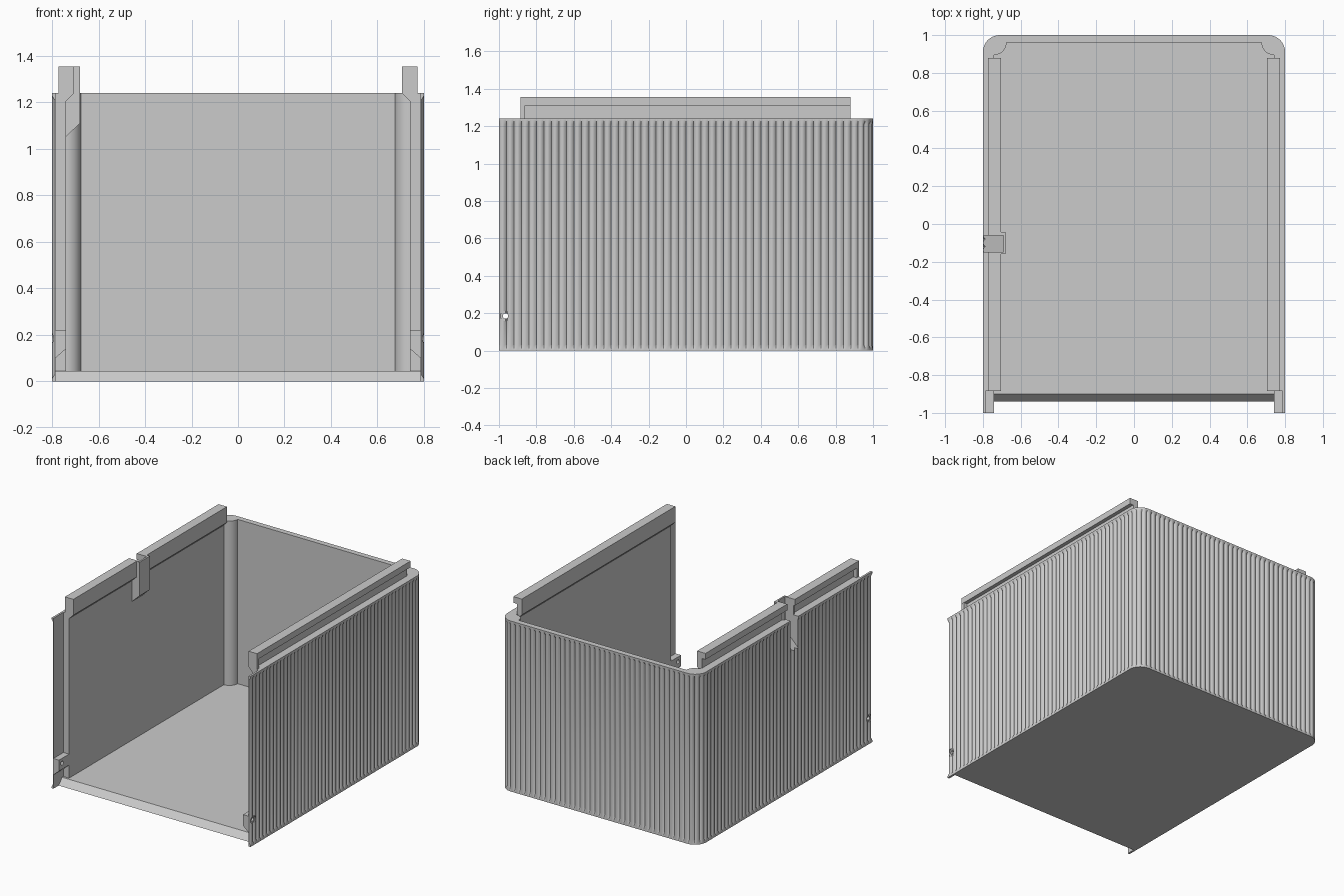
import bpy, bmesh, math
from mathutils import Vector, Matrix

cube = bpy.data.objects.get("Cube")
if cube:
    bpy.data.objects.remove(cube, do_unlink=True)

GREY = (0.6, 0.6, 0.6, 1)
grey = bpy.data.materials.new("plain grey")
grey.use_nodes = True
grey.diffuse_color = GREY
grey.node_tree.nodes["Principled BSDF"].inputs["Base Color"].default_value = GREY

W, L, H = 0.80, 1.0, 1.24      # half width, half length, wall height
R, SKIN = 0.09, 0.015          # corner radius, skin thickness
PITCH, DEPTH = 0.04, 0.012     # ridge spacing and groove depth


def finish(name, bm):
    bmesh.ops.recalc_face_normals(bm, faces=bm.faces)
    mesh = bpy.data.meshes.new(name)
    bm.to_mesh(mesh)
    bm.free()
    mesh.materials.append(grey)
    ob = bpy.data.objects.new(name, mesh)
    bpy.context.collection.objects.link(ob)
    return ob


def prism(name, pts, axis, a, b, sx=1):
    """Extrude a flat profile along an axis; sx=-1 mirrors it to the other side."""
    def place(p, t):
        x, y, z = {"x": (t, *p), "y": (p[0], t, p[1]), "z": (*p, t)}[axis]
        return (x * sx, y, z)
    bm = bmesh.new()
    low = [bm.verts.new(place(p, a)) for p in pts]
    high = [bm.verts.new(place(p, b)) for p in pts]
    bm.faces.new(low)
    bm.faces.new(high)
    for i in range(len(pts)):
        j = (i + 1) % len(pts)
        bm.faces.new((low[i], low[j], high[j], high[i]))
    return finish(name, bm)


def rect(x0, x1, y0, y1):
    return [(x0, y0), (x1, y0), (x1, y1), (x0, y1)]


def cut(objects, cutter):
    cutter.hide_render = True
    for ob in objects:
        mod = ob.modifiers.new("cut", "BOOLEAN")
        mod.operation, mod.solver, mod.object = "DIFFERENCE", "EXACT", cutter
        bpy.context.view_layer.objects.active = ob
        bpy.ops.object.modifier_apply(modifier=mod.name)
    bpy.data.objects.remove(cutter, do_unlink=True)


def arc(cx, cy, r, a0, a1, n=10):
    angles = [math.radians(a0 + (a1 - a0) * i / n) for i in range(n + 1)]
    return [(cx + r * math.cos(a), cy + r * math.sin(a)) for a in angles]


def mirrored(half):
    return half + [(-x, y) for x, y in reversed(half)]


# Path along the outside: side, rounded corner, back, corner, side
SIDE, BEND, BACK = 2 * L - R, R * math.pi / 2, W - R
HALF = SIDE + BEND + BACK


def path(s):
    sx = 1
    if s > HALF:
        s, sx = 2 * HALF - s, -1
    if s < SIDE:
        p, n = Vector((W, s - L)), Vector((1, 0))
    elif s < SIDE + BEND:
        a = (s - SIDE) / R
        n = Vector((math.cos(a), math.sin(a)))
        p = Vector((W - R, L - R)) + n * R
    else:
        p, n = Vector((W - R - (s - SIDE - BEND), L)), Vector((0, 1))
    return Vector((p.x * sx, p.y)), Vector((n.x * sx, n.y))


# Ridged outer skin with plain bands at top and bottom
ridges, steps = round(2 * HALF / PITCH), 8
bm = bmesh.new()
loops = []
for i in range(ridges * steps + 1):
    p, n = path(2 * HALF * i / (ridges * steps))
    d = DEPTH * (1 - abs(math.sin(math.pi * i / steps)))
    section = [(0, 0), (0, 0.012), (d, 0.03), (d, H - 0.03), (0, H - 0.012),
               (0, H), (SKIN, H), (SKIN, 0)]
    loops.append([bm.verts.new((*(p - n * o), z)) for o, z in section])
for a, b in zip(loops, loops[1:]):
    for k in range(len(a)):
        m = (k + 1) % len(a)
        bm.faces.new((a[k], a[m], b[m], b[k]))
bm.faces.new(loops[0])
bm.faces.new(loops[-1])
skin = finish("ridged_skin", bm)

# Inner lining with rounded posts in the back corners
IN, FRONT, BACKY, POST = 0.74, -0.885, 0.96, 0.065
out = W - SKIN + 0.001
corner = arc(W - R, L - R, R - SKIN + 0.001, 0, 90)
inner = [(IN, FRONT)] + arc(IN, BACKY, POST, 270, 180)
outer = [(out, FRONT)] + corner
lining = prism("inner_lining", mirrored(inner) + mirrored(outer)[::-1], "z", 0, H)

# Floor with a sloping front edge
floor = prism("floor", mirrored([(out, -0.94)] + corner), "z", 0, 0.045)
for v in floor.data.vertices:
    if v.co.y < -0.93 and v.co.z > 0.01:
        v.co.y = -0.90

# Top rails, rail end stops and front brackets, on both sides
rail_profile = [(IN, 1.205), (0.705, 1.24), (0.705, 1.355), (0.773, 1.355),
                (0.773, 1.31), (0.745, 1.31), (0.745, 1.23), (IN + 0.003, 1.205)]
bracket_profile = [(IN, 0.14), (out, 0.10), (out, 0.22), (IN, 0.22)]
rails, brackets = [], []
for side, sx in (("left", 1), ("right", -1)):
    rails.append(prism(side + "_rail", rail_profile, "y", FRONT, 0.88, sx))
    prism(side + "_rail_stop", rect(0.71, 0.772, 1.235, 1.35), "y", FRONT, -0.86, sx)
    brackets.append(prism(side + "_bracket", bracket_profile, "y", -L, FRONT + 0.005, sx))

# Latch housing on the right wall
latch = prism("latch_housing", [(0.76, 1.035), (0.68, 1.11), (0.68, 1.355), (0.76, 1.355)],
              "y", -0.16, -0.042, -1)

# Slot cut down through the right wall behind the latch
cut([skin, lining, rails[1], latch],
    prism("slot_cutter", [(0.85, 0.96), (0.692, 1.118), (0.692, 1.5), (0.85, 1.5)],
          "y", -0.148, -0.06, -1))

# Countersunk pivot holes near the front
for sx, bracket in zip((1, -1), brackets):
    for r, x0, x1 in ((0.014, 0.7, 0.9), (0.028, 0.792, 0.9)):
        cut([skin, bracket], prism("hole_cutter", arc(-0.965, 0.185, r, 0, 345, 23),
                                   "x", x0, x1, sx))

# Smooth rounded faces, keep edges sharp
for ob in (skin, lining, floor):
    bpy.ops.object.select_all(action="DESELECT")
    ob.select_set(True)
    bpy.context.view_layer.objects.active = ob
    bpy.ops.object.shade_smooth_by_angle(angle=math.radians(30))
